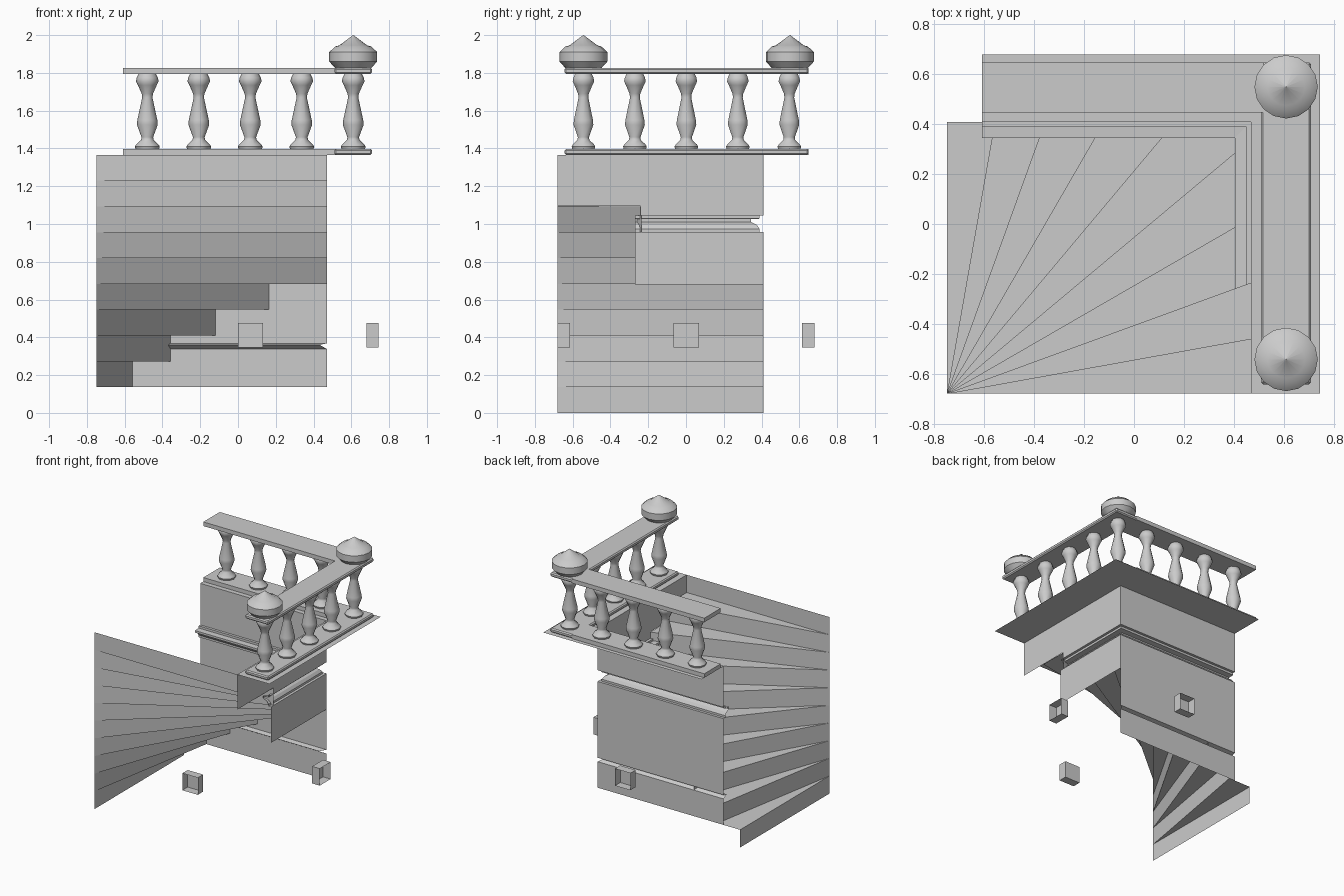
import bpy, math

if "Cube" in bpy.data.objects:
    bpy.data.objects.remove(bpy.data.objects["Cube"])

def make(name, verts, faces, smooth=None):
    me = bpy.data.meshes.new(name)
    me.from_pydata(verts, [], faces)
    me.update()
    ob = bpy.data.objects.new(name, me)
    bpy.context.collection.objects.link(ob)
    if smooth:
        bpy.context.view_layer.objects.active = ob
        ob.select_set(True)
        bpy.ops.object.shade_smooth_by_angle(angle=math.radians(smooth))
        ob.select_set(False)
    return ob

def box(name, a, b, bevel=0, skip=None):
    v = [(x, y, z) for x in (a[0], b[0]) for y in (a[1], b[1]) for z in (a[2], b[2])]
    f = {'-x': (0, 1, 3, 2), '+x': (4, 6, 7, 5), '-y': (0, 4, 5, 1),
         '+y': (2, 3, 7, 6), '-z': (0, 2, 6, 4), '+z': (1, 5, 7, 3)}
    ob = make(name, v, [q for k, q in f.items() if k != skip])
    if bevel:
        m = ob.modifiers.new("bevel", 'BEVEL')
        m.width, m.segments = bevel, 1
    return ob

def lathe(name, prof, x, y, n, angle):
    v = [(x + r * math.cos(2 * math.pi * i / n), y + r * math.sin(2 * math.pi * i / n), z)
         for r, z in prof for i in range(n)]
    f = [(j * n + i, j * n + (i + 1) % n, (j + 1) * n + (i + 1) % n, (j + 1) * n + i)
         for j in range(len(prof) - 1) for i in range(n)]
    f += [tuple(range(n))[::-1], tuple(range((len(prof) - 1) * n, len(prof) * n))]
    return make(name, v, f, angle)

L, R, F, B = -0.75, 0.47, -0.68, 0.41    # stair well limits
WX = -0.61                               # left end of the back wall
H = 0.1366                               # riser height

def wall(name, prof, end=None):
    """Sweep a (z, inset) profile along the back wall and, if end is given, the right wall."""
    v, f = [], []
    for z, d in prof:
        v += [(WX, B - d, z), (R - d, B - d, z)] + ([(R - d, end, z)] if end is not None else [])
    w = 2 if end is None else 3
    for j in range(len(prof) - 1):
        for i in range(w - 1):
            a = j * w + i
            f.append((a + 1, a, a + w, a + w + 1))
    return make(name, v, f)

# winding steps: outer end of each riser line, fanning from the front left corner
rim = [(L, B), (-0.558, B), (-0.357, B), (-0.12, B), (0.165, B),
       (R, 0.34), (R, 0.025), (R, -0.235), (R, -0.46), (R, F)]
for k, (x, y) in enumerate(rim):
    z0, z1 = k * H, (k + 1) * H
    make(f"riser_{k}", [(L, F, z0), (x, y, z0), (x, y, z1), (L, F, z1)], [(0, 3, 2, 1)])
    if k < 9:
        pts = [(L, F), rim[k + 1]] + ([(R, B)] if k == 4 else []) + [(x, y)]
        make(f"tread_{k}", [(p[0], p[1], z1) for p in pts], [tuple(range(len(pts)))])

# walls with recessed string courses
wall("lower_back_wall", [(H, 0), (0.338, 0), (0.36, 0.037), (0.368, 0), (0.68, 0)])
wall("middle_wall", [(0.68, 0), (0.958, 0)], -0.27)
wall("upper_moulding", [(0.958, 0), (0.958, 0.02), (0.974, 0.02), (0.995, 0.035),
                        (1.01, 0.065), (1.026, 0.065), (1.028, 0.02), (1.045, 0.02),
                        (1.045, 0)], -0.27)
wall("frieze", [(1.045, 0), (1.095, 0)], -0.24)
wall("parapet_wall", [(1.095, 0), (10 * H, 0)], F)

# flat balcony ledge around the two walls
T = 10 * H
make("ledge", [(WX, B, T), (R, B, T), (R, F, T), (0.745, F, T), (0.745, 0.68, T), (WX, 0.68, T)],
     [(0, 1, 4, 5), (1, 2, 3, 4)])

# base plates and handrails
for part, z0, z1 in (("rail_base", T, 1.397), ("handrail", 1.795, 1.827)):
    box(part + "_back", (WX, 0.447, z0), (0.52, 0.648, z1))
    box(part + "_right", (0.51, -0.643, z0), (0.71, 0.648, z1), 0.008)

# balusters
bal = [(0.062, 1.397), (0.066, 1.41), (0.058, 1.422), (0.033, 1.445), (0.031, 1.46),
       (0.055, 1.525), (0.053, 1.55), (0.027, 1.67), (0.03, 1.69), (0.05, 1.735),
       (0.06, 1.755), (0.056, 1.775), (0.046, 1.795)]
for i in range(5):
    lathe(f"back_baluster_{i}", bal, -0.48 + 0.2725 * i, 0.547, 10, 40)
    if i < 4:
        lathe(f"right_baluster_{i}", bal, 0.61, -0.543 + 0.2725 * i, 10, 40)

# corner finials
fin = [(0.095, 1.825), (0.127, 1.86), (0.127, 1.91), (0.095, 1.94), (0.075, 1.945), (0.001, 2.0)]
for n, y in (("front", -0.543), ("back", 0.55)):
    lathe(n + "_finial", fin, 0.61, y, 16, 35)

# beam sockets, open to the outside
box("socket_right", (0.68, -0.065, 0.345), (0.745, 0.068, 0.477), skip='+x')
box("socket_back", (0.0, 0.615, 0.345), (0.132, 0.68, 0.477), skip='+y')
box("socket_front", (0.0, -0.68, 0.345), (0.132, -0.615, 0.477), skip='-y')
